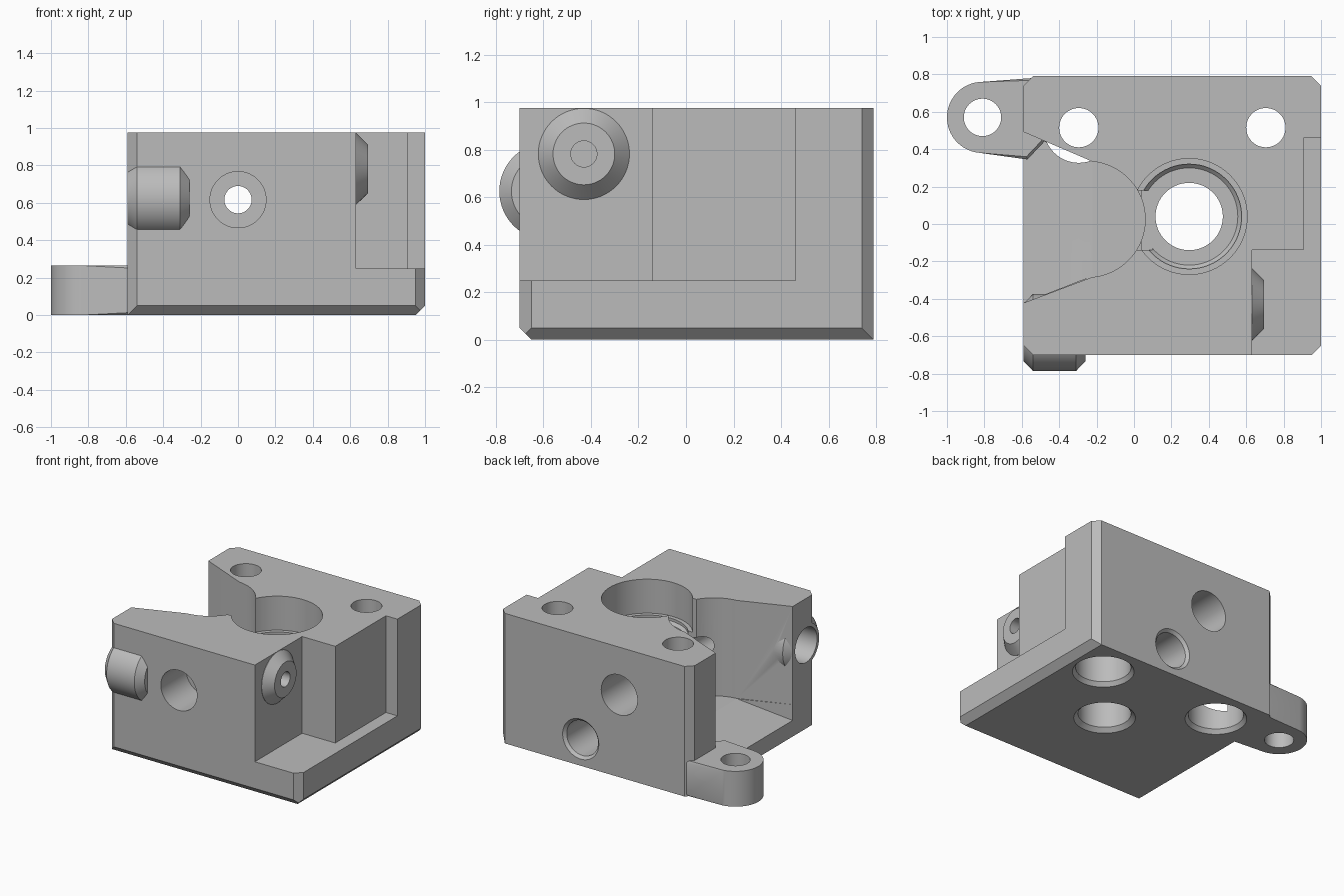
import bpy, bmesh
from math import cos, sin, radians, pi
from mathutils import Vector

cube = bpy.data.objects.get("Cube")
if cube:
    bpy.data.objects.remove(cube, do_unlink=True)

metal = bpy.data.materials.new("plain_grey")
metal.use_nodes = True
grey = (0.5, 0.5, 0.5, 1)
metal.diffuse_color = grey
metal.node_tree.nodes["Principled BSDF"].inputs["Base Color"].default_value = grey


def finish(name, bm):
    bmesh.ops.recalc_face_normals(bm, faces=bm.faces[:])
    mesh = bpy.data.meshes.new(name)
    bm.to_mesh(mesh)
    bm.free()
    mesh.materials.append(metal)
    ob = bpy.data.objects.new(name, mesh)
    bpy.context.collection.objects.link(ob)
    return ob


def prism(name, outline, low, high, bevel=0):
    """Extrude an outline upward; low is a function of x or a number."""
    bm = bmesh.new()
    floor = low if callable(low) else (lambda x: low)
    a = [bm.verts.new((x, y, floor(x))) for x, y in outline]
    b = [bm.verts.new((x, y, high)) for x, y in outline]
    caps = [bm.faces.new(a), bm.faces.new(b)]
    n = len(a)
    for i in range(n):
        j = (i + 1) % n
        bm.faces.new((a[i], a[j], b[j], b[i]))
    if bevel:
        rim = list({e for f in caps for e in f.edges})
        bmesh.ops.bevel(bm, geom=rim, offset=bevel, segments=1, affect='EDGES')
    return finish(name, bm)


def box(name, x0, x1, y0, y1, z0, z1):
    return prism(name, [(x0, y0), (x1, y0), (x1, y1), (x0, y1)], z0, z1)


def turned(name, axis, centre, profile, sides=64):
    """Solid of revolution along x, y or z; profile holds (position, radius)."""
    bm = bmesh.new()
    k = "xyz".index(axis)
    rings = []
    for t, r in profile:
        ring = []
        for i in range(sides):
            ang = 2 * pi * i / sides
            p = [centre[0] + r * cos(ang), centre[1] + r * sin(ang)]
            p.insert(k, t)
            ring.append(bm.verts.new(p))
        rings.append(ring)
    bm.faces.new(rings[0])
    bm.faces.new(rings[-1])
    for a, b in zip(rings, rings[1:]):
        for i in range(sides):
            j = (i + 1) % sides
            bm.faces.new((a[i], a[j], b[j], b[i]))
    return finish(name, bm)


def arc(cx, cy, r, start, end, steps=32):
    return [(cx + r * cos(radians(start + (end - start) * i / steps)),
             cy + r * sin(radians(start + (end - start) * i / steps)))
            for i in range(steps + 1)]


# Main block with chamfered corners and lower edges
L, R, F, B, H, C = -0.59, 1.0, -0.70, 0.79, 0.975, 0.05
body = box("bearing_block", L, R, F, B, 0, H)
bm = bmesh.new()
bm.from_mesh(body.data)
chamfers = [((R - C, B, 0), (1, 1, 0)), ((R - C, F, 0), (1, -1, 0)),
            ((L + C, B, 0), (-1, 1, 0)), ((L + C, F, 0), (-1, -1, 0)),
            ((0, F, C), (0, -1, -1)), ((R, 0, C), (1, 0, -1))]
for point, normal in chamfers:
    cut = bmesh.ops.bisect_plane(bm, geom=bm.verts[:] + bm.edges[:] + bm.faces[:],
                                 plane_co=point, plane_no=Vector(normal).normalized(),
                                 clear_outer=True)
    edges = [e for e in cut["geom_cut"] if isinstance(e, bmesh.types.BMEdge)]
    bmesh.ops.contextual_create(bm, geom=edges)
bmesh.ops.recalc_face_normals(bm, faces=bm.faces[:])
bm.to_mesh(body.data)
bm.free()


def combine(tool, operation):
    mod = body.modifiers.new("shape", 'BOOLEAN')
    mod.operation = operation
    mod.solver = 'EXACT'
    mod.object = tool
    bpy.context.view_layer.objects.active = body
    bpy.ops.object.modifier_apply(modifier=mod.name)
    bpy.data.objects.remove(tool, do_unlink=True)


def cut(tool):
    combine(tool, 'DIFFERENCE')


def add(tool):
    combine(tool, 'UNION')


# Steps on the right side
cut(box("front_step", 0.63, 1.2, -0.9, -0.14, 0.25, 1.2))
cut(box("side_step", 0.905, 1.2, -0.5, 0.46, 0.25, 1.2))

# Flared side pocket with a floor that falls toward the opening
mouth = [(-0.7, -0.463), (-0.7, 0.539)]
cut(prism("pocket", mouth + arc(-0.25, 0.025, 0.31, 85, -85), 0.24, 1.2))
cut(prism("pocket_ramp", mouth + [(-0.23, 0.33), (-0.23, -0.28)],
          lambda x: 0.24 + 0.33 * (x + 0.23), 1.2))

# Mounting ear
ear = arc(-0.81, 0.57, 0.19, 97, 263) + [(-0.57, 0.345), (-0.48, 0.44), (-0.48, 0.785)]
add(prism("mounting_ear", ear, 0, 0.265, 0.014))
cut(turned("ear_hole", "z", (-0.81, 0.57), [(-0.1, 0.1), (0.5, 0.1)]))

# Side bosses
add(turned("left_boss", "x", (-0.58, 0.625),
           [(-0.59, 0.155), (-0.54, 0.206), (-0.31, 0.206), (-0.26, 0.155)]))
cut(turned("left_boss_bore", "x", (-0.58, 0.625), [(-0.7, 0.13), (-0.3, 0.13)]))
add(turned("right_boss", "x", (-0.43, 0.782),
           [(0.55, 0.192), (0.632, 0.192), (0.695, 0.13)]))
cut(turned("right_boss_hole", "x", (-0.43, 0.782), [(0.35, 0.055), (0.8, 0.055)]))

# Stepped main bore
cut(turned("main_bore", "z", (0.295, 0.04),
           [(-0.1, 0.21), (0, 0.21), (0.03, 0.18), (0.68, 0.18), (0.6801, 0.26),
            (0.70, 0.28), (0.7201, 0.28), (0.7202, 0.31), (1.2, 0.31)]))
cut(box("bore_neck", -0.1, 0.1, -0.14, 0.18, 0.68, 1.2))

# Bolt holes with wide lower ends
for x in (-0.295, 0.705):
    cut(turned("bolt_hole", "z", (x, 0.515),
               [(-0.1, 0.21), (0, 0.21), (0.03, 0.188), (0.32, 0.188),
                (0.3201, 0.105), (1.2, 0.105)]))

# Cross hole, wide at both ends, and the lower back port
cut(turned("cross_hole", "y", (0, 0.617),
           [(-0.9, 0.15), (-0.4, 0.15), (-0.399, 0.073), (0.449, 0.073),
            (0.45, 0.15), (0.9, 0.15)]))
cut(turned("back_port", "y", (0.32, 0.2),
           [(0.1, 0.13), (0.77, 0.13), (B, 0.15), (0.9, 0.15)]))

# Smooth round walls, keep sharp edges
bpy.ops.object.select_all(action='DESELECT')
body.select_set(True)
bpy.context.view_layer.objects.active = body
bpy.ops.object.shade_smooth_by_angle(angle=radians(25))
